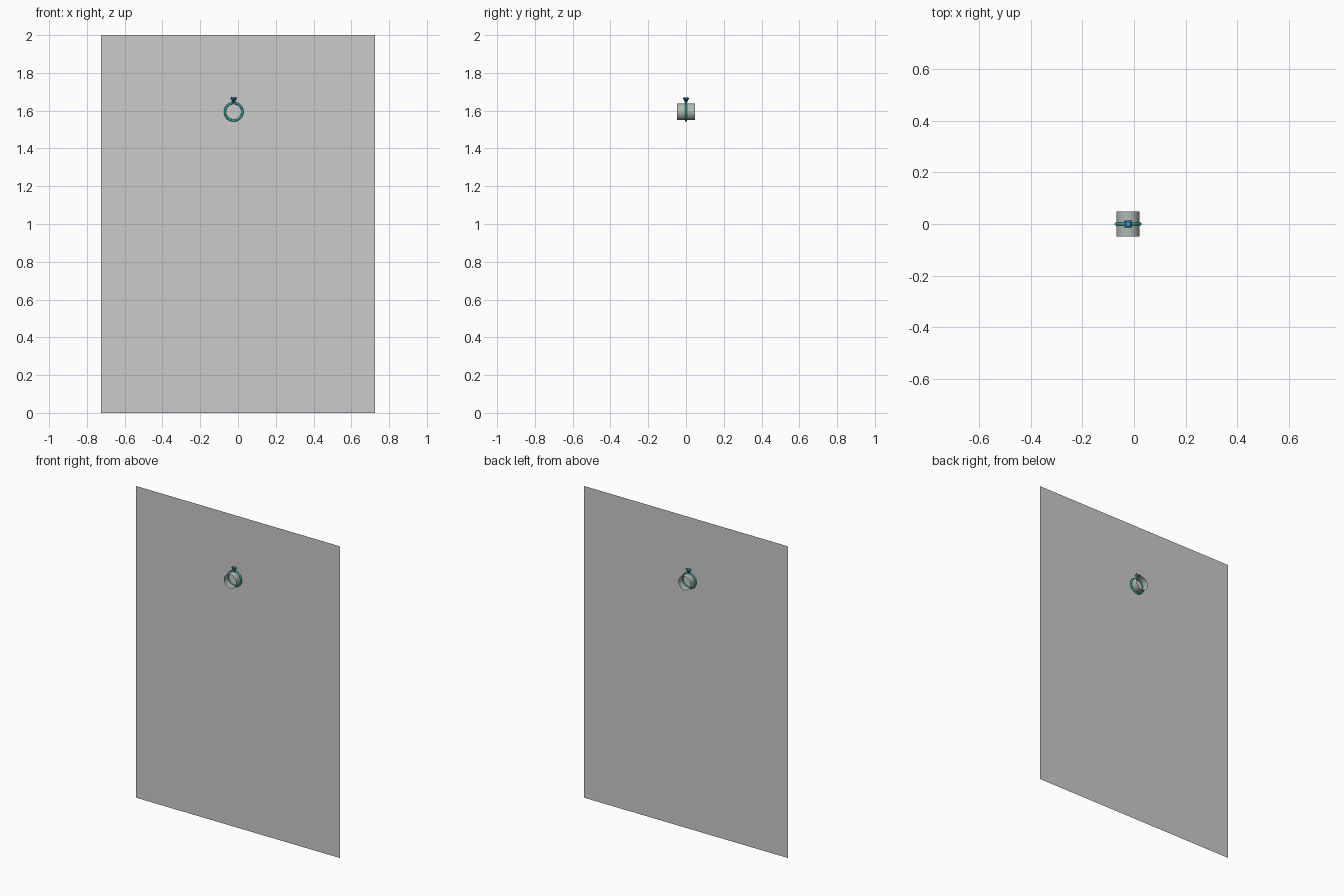
import bpy, bmesh, math
from mathutils import Vector, Matrix

if "Cube" in bpy.data.objects:
    bpy.data.objects.remove(bpy.data.objects["Cube"])

CX, CZ = -0.023, 1.594   # ring centre
TOP = CZ + 0.052         # outer top of the band


def material(name, rgb):
    m = bpy.data.materials.new(name)
    m.diffuse_color = (*rgb, 1)
    m.use_nodes = True
    m.node_tree.nodes["Principled BSDF"].inputs["Base Color"].default_value = m.diffuse_color
    return m


def finish(name, bm, mat=None, smooth=False):
    bmesh.ops.recalc_face_normals(bm, faces=bm.faces)
    me = bpy.data.meshes.new(name)
    bm.to_mesh(me)
    bm.free()
    ob = bpy.data.objects.new(name, me)
    bpy.context.collection.objects.link(ob)
    if mat:
        me.materials.append(mat)
    if smooth:
        bpy.ops.object.select_all(action='DESELECT')
        ob.select_set(True)
        bpy.context.view_layer.objects.active = ob
        bpy.ops.object.shade_smooth_by_angle(angle=math.radians(35))
    return ob


def rod(bm, a, b, r1, r2, sides=8):
    a, b = Vector(a), Vector(b)
    d = b - a
    mat = Matrix.Translation((a + b) / 2) @ d.to_track_quat('Z', 'Y').to_matrix().to_4x4()
    bmesh.ops.create_cone(bm, cap_ends=True, segments=sides, radius1=r1,
                          radius2=r2, depth=d.length, matrix=mat)


metal = material("teal_metal", (0.02, 0.38, 0.34))
dark = material("dark_teal_metal", (0.02, 0.22, 0.24))
blue = material("blue_gem", (0.04, 0.32, 0.6))
pale = material("pale_green", (0.42, 0.5, 0.44))

# flat upright backing sheet
bm = bmesh.new()
bm.faces.new([bm.verts.new(p) for p in
              ((-0.725, 0, 0), (0.725, 0, 0), (0.725, 0, 2), (-0.725, 0, 2))])
finish("backing_sheet", bm)

# open tube through the ring
bm = bmesh.new()
bmesh.ops.create_cone(bm, cap_ends=False, segments=32, radius1=0.044, radius2=0.044,
                      depth=0.096, matrix=Matrix.Translation((CX, 0, CZ)) @
                      Matrix.Rotation(math.pi / 2, 4, 'X'))
finish("inner_tube", bm, pale, True)

# ring band
bpy.ops.mesh.primitive_torus_add(major_segments=40, minor_segments=12, major_radius=0.0465,
                                 minor_radius=0.0058, location=(CX, 0, CZ),
                                 rotation=(math.pi / 2, 0, 0))
band = bpy.context.object
band.name = "ring_band"
band.data.materials.append(metal)
bpy.ops.object.shade_smooth_by_angle(angle=math.radians(35))

# faceted gem: pavilion, girdle and crown
bm = bmesh.new()
for z0, z1, r0, r1 in ((TOP - 0.001, 1.662, 0.001, 0.0155),
                       (1.662, 1.664, 0.0155, 0.0155), (1.664, 1.670, 0.0155, 0.010)):
    bmesh.ops.create_cone(bm, cap_ends=(z1 == 1.670), segments=8, radius1=r0, radius2=r1,
                          depth=z1 - z0, matrix=Matrix.Translation((CX, 0, (z0 + z1) / 2)))
bmesh.ops.remove_doubles(bm, verts=bm.verts, dist=1e-5)
finish("gem", bm, blue)

# four setting prongs
bm = bmesh.new()
for sx in (-1, 1):
    for sy in (-1, 1):
        rod(bm, (CX + sx * 0.003, sy * 0.003, TOP - 0.005),
            (CX + sx * 0.0125, sy * 0.0125, 1.667), 0.0025, 0.0025)
        rod(bm, (CX + sx * 0.0135, sy * 0.0135, 1.666),
            (CX + sx * 0.0095, sy * 0.0095, 1.671), 0.0025, 0.0015)
finish("setting_prongs", bm, dark, True)
